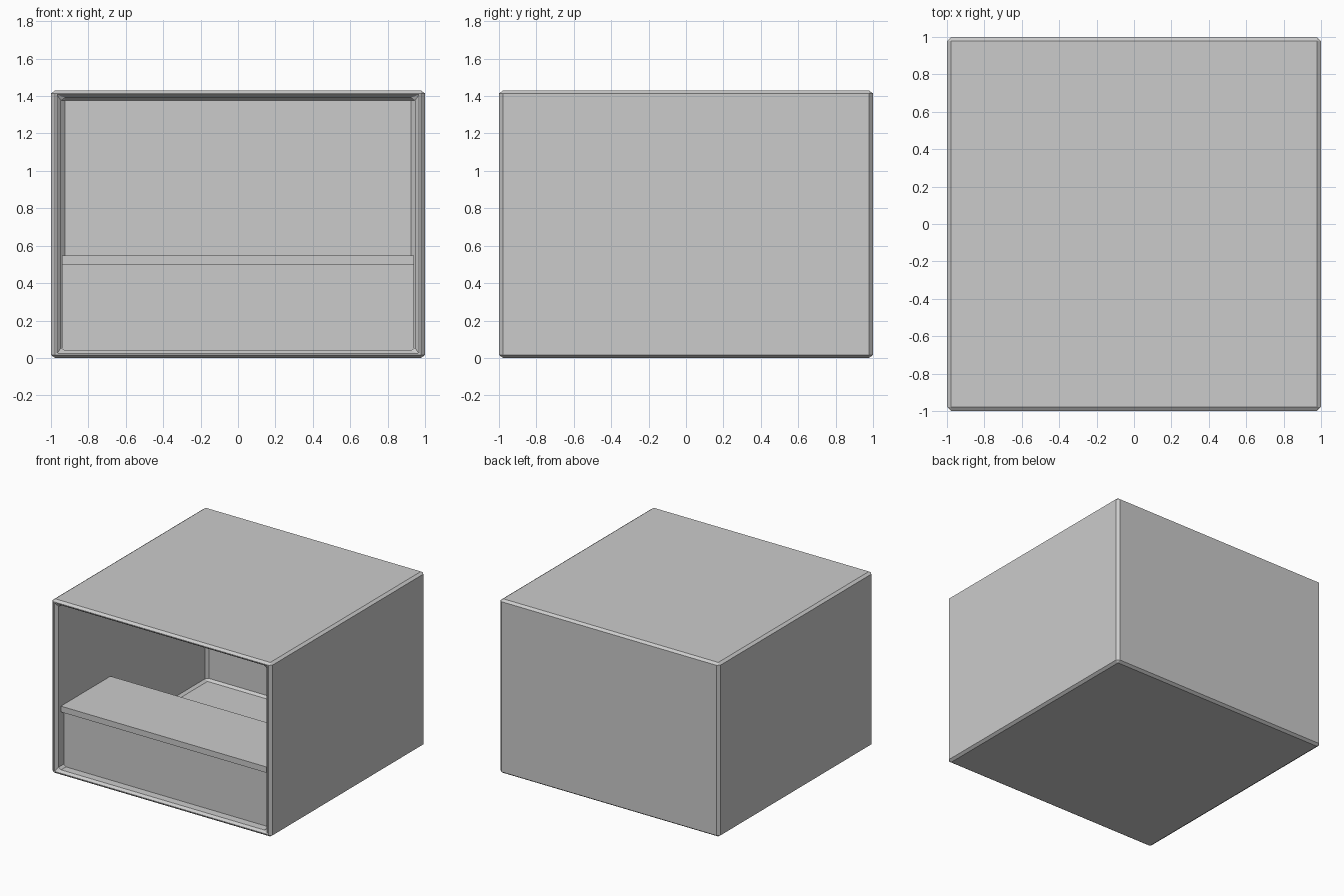
import bpy, bmesh

if "Cube" in bpy.data.objects:
    bpy.data.objects.remove(bpy.data.objects["Cube"])

HEIGHT = 1.43


def add_box(name, x, y, z):
    """Plain box from (min, max) ranges."""
    bpy.ops.mesh.primitive_cube_add(size=1, location=[(a + b) / 2 for a, b in (x, y, z)])
    ob = bpy.context.object
    ob.name = name
    ob.scale = [b - a for a, b in (x, y, z)]
    return ob


# Outer shell: open-fronted cube with wall thickness and chamfered edges,
# squashed in height after the modifiers
bpy.ops.mesh.primitive_cube_add(size=2, location=(0, 0, HEIGHT / 2))
shell = bpy.context.object
shell.name = "shell"
shell.scale.z = HEIGHT / 2

bm = bmesh.new()
bm.from_mesh(shell.data)
bm.faces.ensure_lookup_table()
front = [f for f in bm.faces if f.normal.y < -0.9]
bmesh.ops.delete(bm, geom=front, context='FACES_ONLY')
bm.to_mesh(shell.data)
bm.free()

walls = shell.modifiers.new("walls", 'SOLIDIFY')
walls.thickness = 0.054
walls.offset = -1
walls.use_even_offset = True

chamfer = shell.modifiers.new("chamfer", 'BEVEL')
chamfer.width = 0.022
chamfer.segments = 1
chamfer.limit_method = 'ANGLE'

# Counter slab and the panel under its front edge
add_box("counter_top", (-0.942, 0.942), (-0.954, -0.31), (0.50, 0.548))
add_box("counter_front", (-0.942, 0.942), (-0.914, -0.866), (0.035, 0.50))
